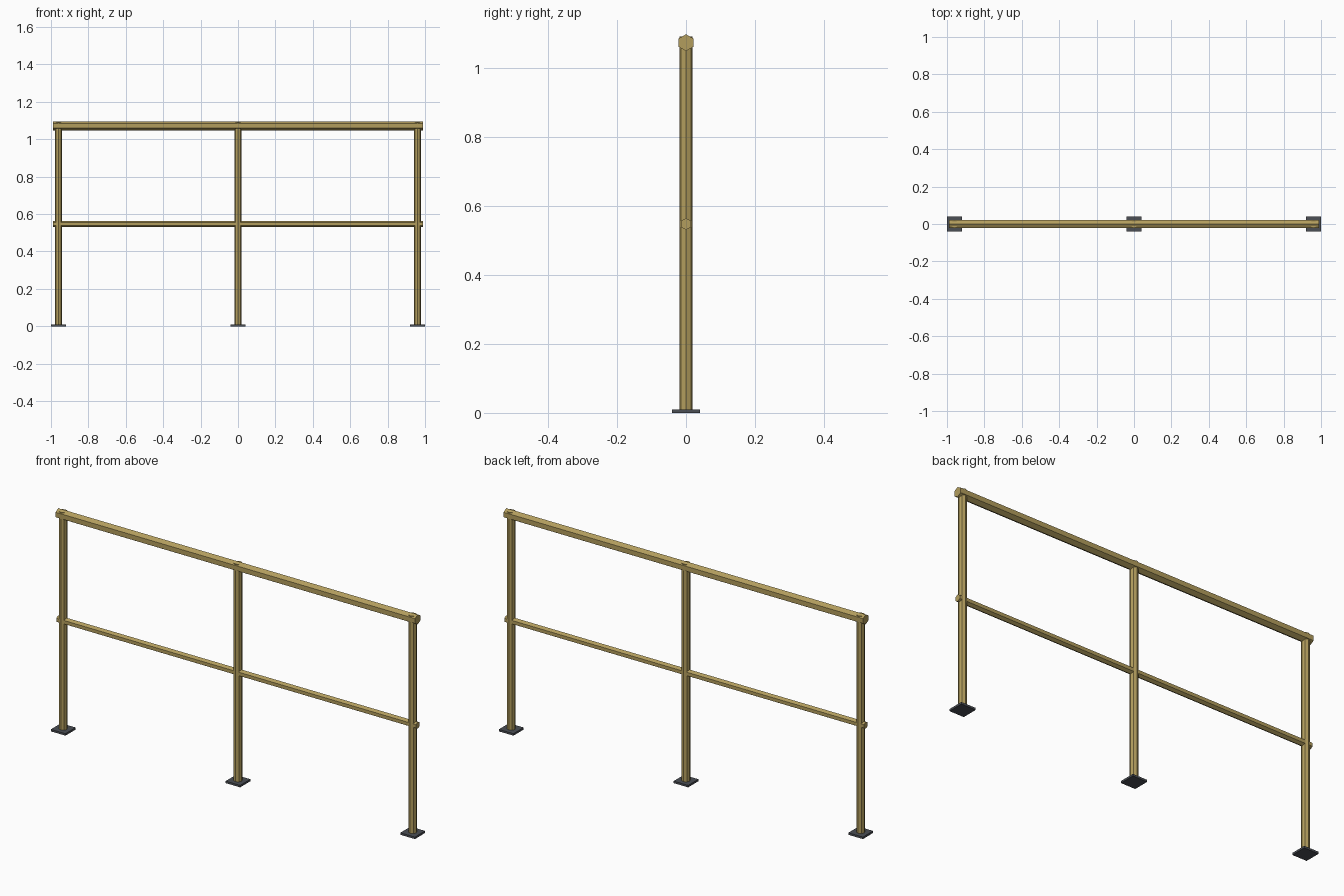
import bpy, math
from mathutils import Matrix

if "Cube" in bpy.data.objects:
    bpy.data.objects.remove(bpy.data.objects["Cube"])


def material(name, rgb):
    m = bpy.data.materials.new(name)
    m.diffuse_color = (*rgb, 1)
    m.use_nodes = True
    m.node_tree.nodes["Principled BSDF"].inputs["Base Color"].default_value = m.diffuse_color
    return m


BRASS = material("aged_brass", (0.45, 0.34, 0.11))
STEEL = material("dark_steel", (0.07, 0.077, 0.09))


def finish(name, mat):
    ob = bpy.context.object
    ob.name = name
    ob.data.materials.append(mat)
    return ob


def post(name, x, z0, z1, radius):
    bpy.ops.mesh.primitive_cylinder_add(vertices=8, radius=radius, depth=z1 - z0,
                                        location=(x, 0, (z0 + z1) / 2))
    return finish(name, BRASS)


def rail(name, z, radius, length):
    # six-sided bar along x with a ridge on top
    bpy.ops.mesh.primitive_cylinder_add(vertices=6, radius=radius, depth=length)
    ob = finish(name, BRASS)
    ob.data.transform(Matrix.Rotation(math.pi / 2, 4, 'Y'))
    # put a corner straight up
    top = max(v.co.z for v in ob.data.vertices)
    if top < radius * 0.95:
        ob.data.transform(Matrix.Rotation(math.pi / 6, 4, 'X'))
    ob.location = (0, 0, z)
    return ob


def plate(name, x, size, height):
    bpy.ops.mesh.primitive_cube_add(size=1, location=(x, 0, height / 2))
    ob = finish(name, STEEL)
    ob.data.transform(Matrix.Diagonal((size, size, height, 1)))
    return ob


# Three uprights on square foot plates
for side, x in (("left", -0.96), ("middle", 0), ("right", 0.96)):
    plate(side + "_foot_plate", x, 0.08, 0.01)
    post(side + "_post", x, 0.004, 1.09, 0.0195)

# Handrail and thinner middle rail
rail("handrail", 1.072, 0.0243, 1.976)
rail("middle_rail", 0.547, 0.0172, 1.976)
